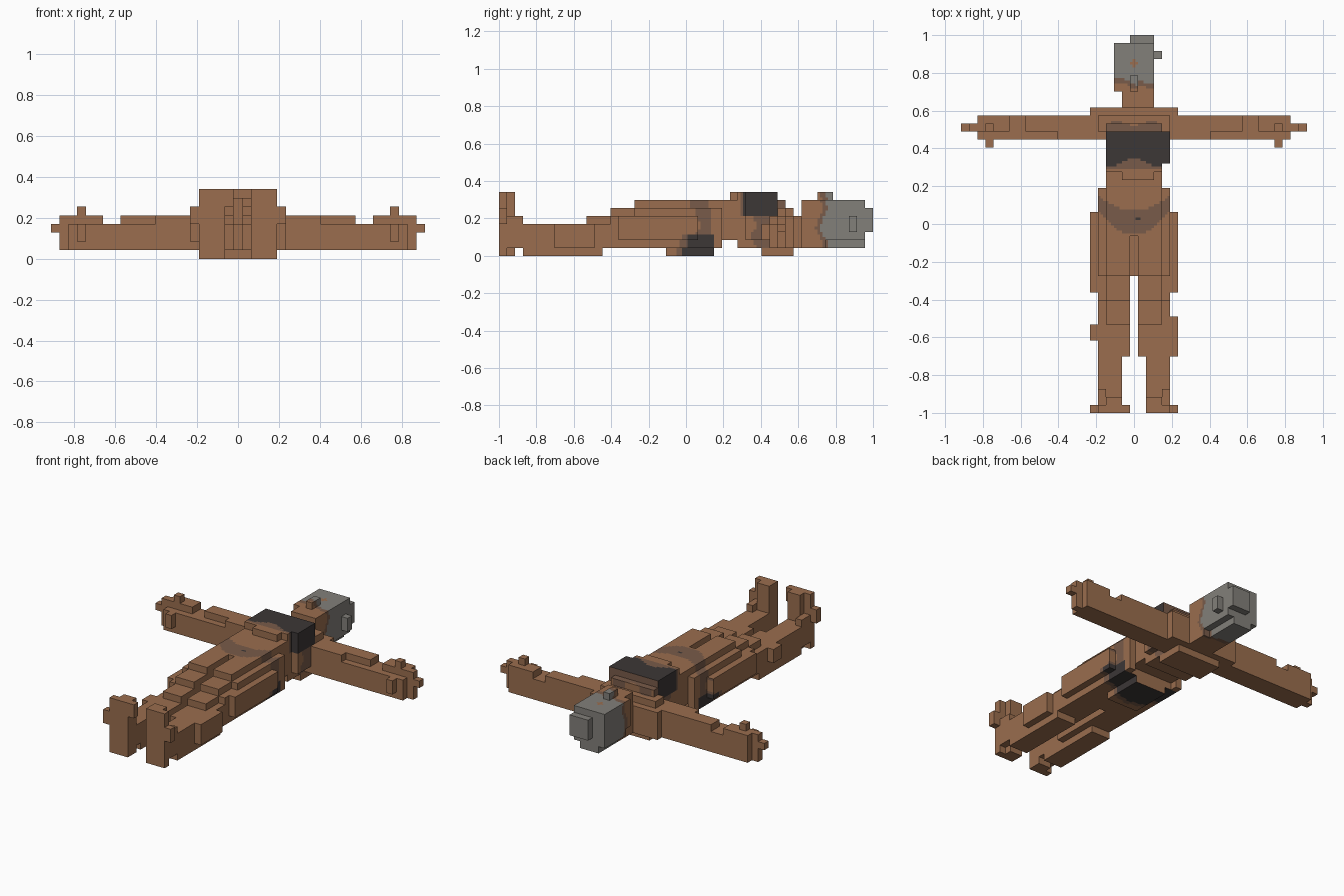
import bpy
import bmesh
import math

old = bpy.data.objects.get("Cube")
if old:
    bpy.data.objects.remove(old)

V = 2 / 47            # size of one block
WIDE = 43             # blocks from fingertip to fingertip
N = 3                 # colour cells along each block edge


def material(name, rgb):
    m = bpy.data.materials.new(name)
    m.use_nodes = True
    m.diffuse_color = (*rgb, 1)
    bsdf = m.node_tree.nodes["Principled BSDF"]
    bsdf.inputs["Base Color"].default_value = (*rgb, 1)
    bsdf.inputs["Roughness"].default_value = 0.9
    return m


MATS = [material("brown", (0.325, 0.155, 0.077)),
        material("dull_brown", (0.19, 0.104, 0.067)),
        material("charcoal", (0.045, 0.038, 0.037)),
        material("grey", (0.225, 0.215, 0.195))]
BROWN, DULL, DARK, GREY = range(4)


# Colour rules, in blocks: x from the middle, y from the feet, z from the ground
def skin(x, y, z):
    return BROWN


def head_colour(x, y, z):
    if z > 6.5 and math.hypot(x, y - 43.5) < 0.45:
        return BROWN
    edge = 41.2 + 0.4 * math.sin(z * 1.3) - 0.15 * x
    return GREY if y > edge else DULL if y > edge - 0.6 else BROWN


def chest_colour(x, y, z):
    if z > 5 and 31.1 + 0.6 * math.cos(x) < y < 35:
        return DARK
    if z > 5:
        return DULL if 30.3 < y < 36 - 0.3 * math.cos(x * 1.5) else BROWN
    return DULL if 32 + 0.3 * math.sin(z * 2) < y < 34 else BROWN


def pelvis_colour(x, y, z):
    if z < 2.6:
        reach = 22.4 + 0.25 * abs(x)
        return DARK if reach < y < 27 else DULL if reach - 0.7 < y < 27 else BROWN
    if z > 5.9:
        if math.hypot(x - 0.5, y - 24.2) < 0.3:
            return DARK
        return DULL if 22.2 + 0.15 * x * x < y < 25.2 + 0.09 * x * x else BROWN
    return DULL if 25 + 0.3 * math.sin(z * 2) < y < 26.8 else BROWN


owner = {}            # block position -> part name; the first part to claim it wins


def block(part, x0, x1, y0, y1, z0, z1):
    for x in range(x0, x1):
        for y in range(y0, y1):
            for z in range(z0, z1):
                owner.setdefault((x, y, z), part)


def twin(part, x0, x1, *rest):
    """The same block on both sides of one part."""
    block(part, x0, x1, *rest)
    block(part, WIDE - x1, WIDE - x0, *rest)


def limb(part, x0, x1, *rest):
    """The same block on the right and the left limb."""
    block("right_" + part, x0, x1, *rest)
    block("left_" + part, WIDE - x1, WIDE - x0, *rest)


# Head with crown, ear and nose
block("head", 19, 24, 41, 46, 2, 7)
block("head", 20, 23, 41, 46, 1, 2)
block("head", 19, 20, 40, 41, 3, 7)
block("head", 21, 24, 46, 47, 3, 6)
block("head", 24, 25, 44, 45, 3, 5)
block("head", 21, 22, 40, 42, 7, 8)
block("neck", 20, 24, 38, 41, 1, 7)

# Chest with raised bust, sloping down to the shoulders
block("chest", 18, 26, 31, 35, 2, 8)
block("chest", 20, 24, 29, 31, 7, 8)
for step in range(3):
    block("chest", 18, 25, 30, 35 + step, 1, 8 - step)
block("shoulders", 16, 27, 34, 38, 1, 5)
block("shoulders", 17, 26, 35, 37, 5, 6)
block("shoulders", 18, 25, 33, 37, 0, 1)
block("waist", 18, 25, 27, 31, 2, 7)

# Pelvis, parted between the thighs, with rounded hips and seat
block("pelvis", 18, 25, 22, 28, 2, 7)
twin("pelvis", 18, 21, 17, 22, 2, 7)
block("pelvis", 18, 25, 17, 27, 1, 4)
block("pelvis", 19, 24, 21, 27, 0, 1)
twin("pelvis", 17, 18, 17, 28, 1, 6)
twin("pelvis", 16, 17, 17, 25, 2, 5)

# Legs thicken in steps towards the hips
for y in range(2, 17):
    bottom = int(y == 2 or y > 12)
    top = 4 + (y > 10) + (y > 13)
    for z in range(bottom, top):
        outer = 17 + (z > 3 + (y > 13))
        inner = 20 + (y > 6 and z > 0)
        limb("leg", outer, inner, y, y + 1, z, z + 1)
limb("leg", 16, 17, 15, 17, 2, 5)
limb("leg", 16, 17, 9, 11, 2, 4)
block("left_leg", 26, 27, 7, 12, 1, 4)

# Feet point upwards
limb("leg", 17, 20, 0, 1, 0, 8)
limb("leg", 18, 20, 1, 2, 0, 8)
limb("leg", 17, 18, 1, 3, 1, 5)
limb("leg", 16, 17, 0, 1, 4, 6)
block("right_leg", 20, 21, 0, 1, 6, 8)

# Arms with a raised ridge that dips at the wrist
limb("arm", 2, 16, 34, 37, 1, 4)
limb("arm", 8, 16, 35, 37, 4, 5)
limb("arm", 12, 16, 34, 35, 4, 5)

# Hands with thumb and fingertips
limb("arm", 2, 6, 35, 37, 4, 5)
limb("arm", 1, 2, 35, 36, 1, 5)
limb("arm", 0, 1, 35, 36, 3, 4)
limb("arm", 3, 4, 33, 34, 2, 4)
limb("arm", 3, 4, 35, 36, 5, 6)


def build(name, rule):
    """Skin the outside of one part and colour its faces."""
    bm = bmesh.new()
    verts = {}

    def vert(p):
        if p not in verts:
            x, y, z = (c / N for c in p)
            verts[p] = bm.verts.new(((x - WIDE / 2) * V, (y - 23.5) * V, z * V))
        return verts[p]

    for cell in [c for c, part in owner.items() if part == name]:
        for axis in range(3):
            u, w = (axis + 1) % 3, (axis + 2) % 3
            for side in (0, 1):
                neighbour = list(cell)
                neighbour[axis] += 2 * side - 1
                if tuple(neighbour) in owner:
                    continue
                for a in range(N):
                    for b in range(N):
                        quad = []
                        for da, db in ((0, 0), (1, 0), (1, 1), (0, 1)):
                            p = [c * N for c in cell]
                            p[axis] += side * N
                            p[u] += a + da
                            p[w] += b + db
                            quad.append(tuple(p))
                        x, y, z = (sum(q) / 4 / N for q in zip(*quad))
                        if not side:
                            quad.reverse()
                        face = bm.faces.new([vert(q) for q in quad])
                        face.material_index = rule(x - WIDE / 2, y, z)
    # Merge flat areas of one colour
    bmesh.ops.dissolve_limit(bm, angle_limit=0.01, verts=bm.verts[:],
                             edges=bm.edges[:], delimit={'MATERIAL'})
    mesh = bpy.data.meshes.new(name)
    bm.to_mesh(mesh)
    bm.free()
    for m in MATS:
        mesh.materials.append(m)
    bpy.context.collection.objects.link(bpy.data.objects.new(name, mesh))


RULES = {"head": head_colour, "neck": head_colour, "chest": chest_colour,
         "pelvis": pelvis_colour}
for name in dict.fromkeys(owner.values()):
    build(name, RULES.get(name, skin))
